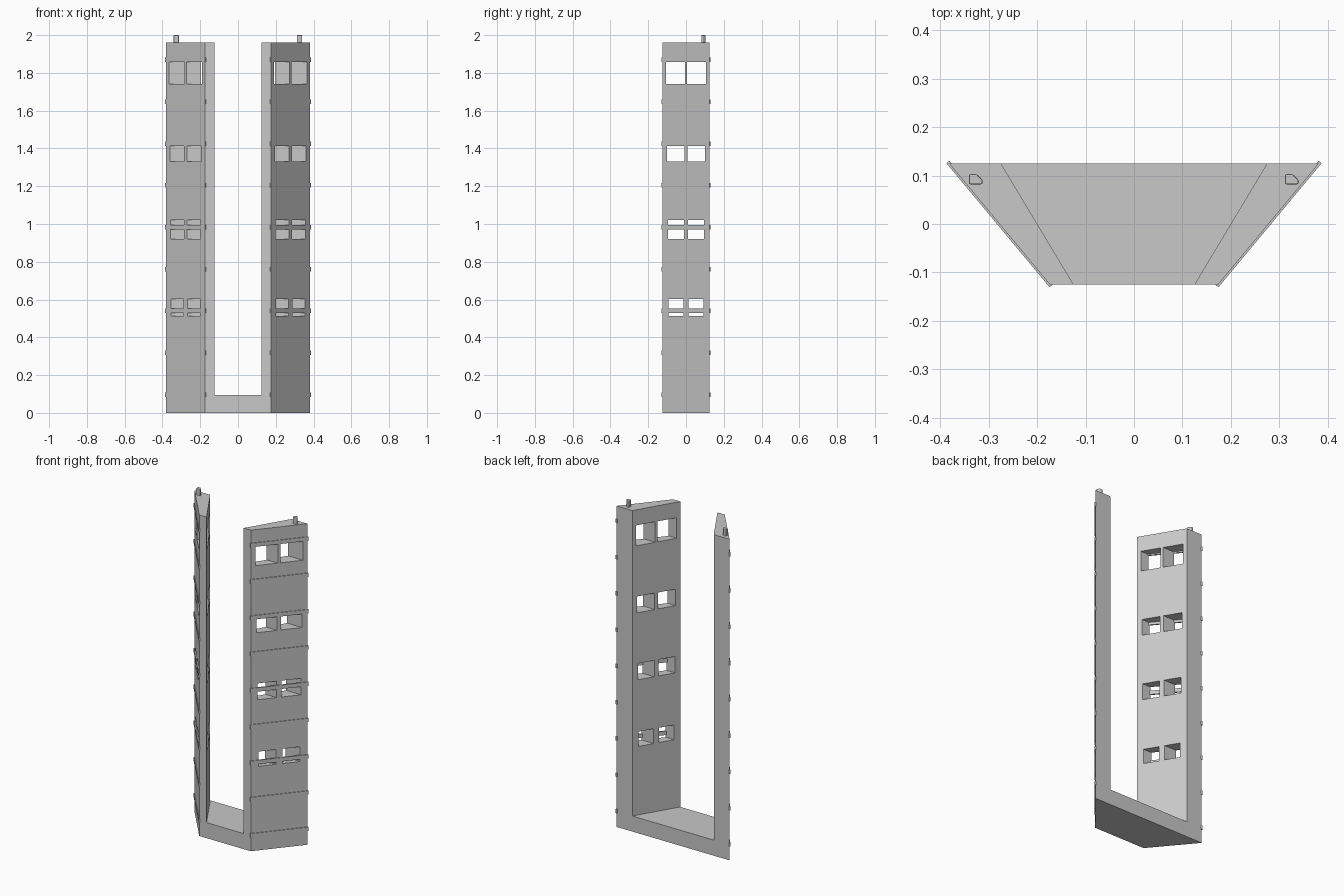
import bpy, bmesh, math
from mathutils import Vector, Matrix

if "Cube" in bpy.data.objects:
    bpy.data.objects.remove(bpy.data.objects["Cube"])

grey = bpy.data.materials.new("light_grey")
grey.diffuse_color = (0.58, 0.58, 0.58, 1)
grey.use_nodes = True
grey.node_tree.nodes["Principled BSDF"].inputs["Base Color"].default_value = grey.diffuse_color


def add_prism(bm, outline, z0, z1):
    """Extrude a plan outline (counter-clockwise) from z0 to z1."""
    low = [bm.verts.new((x, y, z0)) for x, y in outline]
    high = [bm.verts.new((x, y, z1)) for x, y in outline]
    n = len(outline)
    bm.faces.new(low[::-1])
    bm.faces.new(high)
    for i in range(n):
        j = (i + 1) % n
        bm.faces.new((low[i], low[j], high[j], high[i]))


def make_object(name, prisms):
    bm = bmesh.new()
    for outline, z0, z1 in prisms:
        add_prism(bm, outline, z0, z1)
    bmesh.ops.recalc_face_normals(bm, faces=bm.faces[:])
    mesh = bpy.data.meshes.new(name)
    bm.to_mesh(mesh)
    bm.free()
    mesh.materials.append(grey)
    obj = bpy.data.objects.new(name, mesh)
    bpy.context.collection.objects.link(obj)
    return obj


def trapezoid(front_x, back_x, y):
    return [(-front_x, -y), (front_x, -y), (back_x, y), (-back_x, y)]


def rect(x0, x1, y0, y1):
    return [(x0, y0), (x1, y0), (x1, y1), (x0, y1)]


FRONT_X, BACK_X, HALF_Y, TOP = 0.174, 0.382, 0.125, 1.96

# Two towers joined by a base, cut from one flared block
body = make_object("tower_body", [(trapezoid(FRONT_X, BACK_X, HALF_Y), 0, TOP)])
gap = make_object("gap_cutter", [(trapezoid(0.08, 0.32, 0.2), 0.095, 2.2)])

# Window pairs running sideways through both towers
rows = [(1.74, 1.865, 0.105, 0.006), (1.33, 1.43, 0.10, 0.009),
        (0.92, 1.02, 0.096, 0.011), (0.513, 0.603, 0.092, 0.014)]
windows = make_object("window_cutter", [
    (rect(-0.6, 0.6, *sorted((s * inner, s * outer))), z0, z1)
    for z0, z1, outer, inner in rows for s in (-1, 1)])

for cutter in (gap, windows):
    cutter.hide_render = True
    cutter.hide_viewport = True
    mod = body.modifiers.new(cutter.name, 'BOOLEAN')
    mod.operation = 'DIFFERENCE'
    mod.solver = 'EXACT'
    mod.object = cutter

# Thin level bars along each slanted outer wall, poking past its ends
for side, name in ((-1, "left"), (1, "right")):
    a = Vector((side * FRONT_X, -HALF_Y))
    b = Vector((side * BACK_X, HALF_Y))
    d = (b - a).normalized()
    n = Vector((d.y, -d.x)) * 0.004
    a, b = a - d * 0.004, b + d * 0.004
    outline = [tuple(p) for p in (a + n, b + n, b - n, a - n)]
    make_object(name + "_level_bars", [
        (outline, z - 0.012, z + 0.012)
        for z in (0.097 + 0.2215 * i for i in range(9))])

# Small five-sided pegs on the tower tops
for x, name in ((-0.341, "left"), (0.312, "right")):
    peg = make_object(name + "_peg", [(
        [(x, 0.082), (x + 0.028, 0.082), (x + 0.028, 0.091),
         (x + 0.016, 0.103), (x, 0.103)], TOP - 0.01, 2.0)])
    bevel = peg.modifiers.new("soft_edges", 'BEVEL')
    bevel.width = 0.003
    bevel.segments = 2
